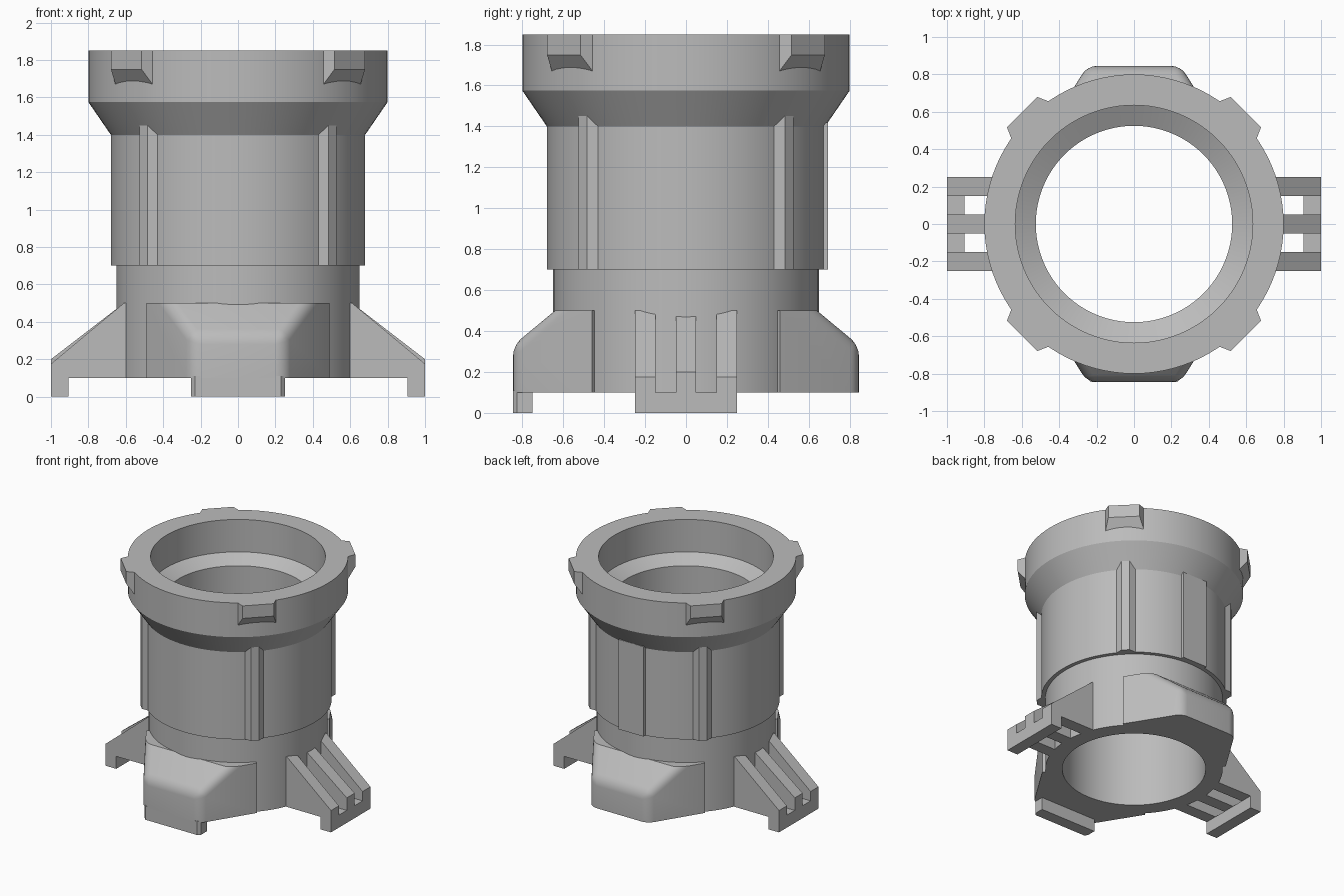
import bpy, bmesh, math
from mathutils import Vector, Matrix

if "Cube" in bpy.data.objects:
    bpy.data.objects.remove(bpy.data.objects["Cube"])

GREY = (0.5, 0.5, 0.5, 1)
mat = bpy.data.materials.new("plain grey")
mat.use_nodes = True
mat.diffuse_color = GREY
mat.node_tree.nodes["Principled BSDF"].inputs["Base Color"].default_value = GREY


def finish(bm, name, smooth=False):
    bmesh.ops.recalc_face_normals(bm, faces=bm.faces)
    mesh = bpy.data.meshes.new(name)
    bm.to_mesh(mesh)
    bm.free()
    mesh.materials.append(mat)
    ob = bpy.data.objects.new(name, mesh)
    bpy.context.collection.objects.link(ob)
    if smooth:
        bpy.ops.object.select_all(action='DESELECT')
        ob.select_set(True)
        bpy.context.view_layer.objects.active = ob
        bpy.ops.object.shade_smooth_by_angle(angle=math.radians(25))
    return ob


def prism(points, offset):
    """Extrude a closed outline of 3D points along an offset."""
    bm = bmesh.new()
    face = bm.faces.new([bm.verts.new(p) for p in points])
    ext = bmesh.ops.extrude_face_region(bm, geom=[face], use_keep_orig=True)
    new = [v for v in ext["geom"] if isinstance(v, bmesh.types.BMVert)]
    bmesh.ops.translate(bm, verts=new, vec=Vector(offset))
    return bm


def box(name, x0, x1, y0, y1, z0, z1):
    bm = prism([(x0, y0, z0), (x1, y0, z0), (x1, y1, z0), (x0, y1, z0)], (0, 0, z1 - z0))
    return finish(bm, name)


# Hollow turned body, closed profile of radius and height
profile = [(0.525, 0.1), (0.65, 0.1), (0.65, 0.7), (0.68, 0.7), (0.68, 1.4), (0.8, 1.575),
           (0.8, 1.85), (0.635, 1.85), (0.635, 1.59), (0.525, 1.53)]
bm = bmesh.new()
ring = [bm.verts.new((r, 0, z)) for r, z in profile]
edges = [bm.edges.new((a, b)) for a, b in zip(ring, ring[1:] + ring[:1])]
bmesh.ops.spin(bm, geom=ring + edges, cent=(0, 0, 0), axis=(0, 0, 1),
               angle=math.tau, steps=96, use_merge=True)
bmesh.ops.remove_doubles(bm, verts=bm.verts, dist=0.0005)
finish(bm, "body", smooth=True)


def flared_block(name, angle, inner, outer, z_top):
    """Block narrowing outwards; inner and outer are (radius, half width, bottom)."""
    bm = bmesh.new()
    loops = []
    for r, w, z in (inner, outer):
        loops.append([bm.verts.new(p) for p in ((r, -w, z), (r, w, z), (r, w, z_top), (r, -w, z_top))])
    a, b = loops
    bm.faces.new(a)
    bm.faces.new(b)
    for i in range(4):
        j = (i + 1) % 4
        bm.faces.new((a[i], a[j], b[j], b[i]))
    bm.transform(Matrix.Rotation(angle, 4, 'Z'))
    finish(bm, name)


# Rim lugs and grip ribs on the four diagonals
for i in range(4):
    angle = math.radians(45 + 90 * i)
    flared_block(f"rim_lug_{i + 1}", angle, (0.75, 0.157, 1.62), (0.845, 0.115, 1.75), 1.85)
    flared_block(f"grip_rib_{i + 1}", angle, (0.65, 0.095, 0.7), (0.714, 0.03, 0.7), 1.5)

# Flat pad on the back of the barrel
box("back_pad", -0.11, 0.11, 0.6, 0.695, 0.7, 1.42)


def foot(name, side):
    """Rounded, sloping foot that wraps the lower barrel."""
    outline = [(0.49, 0.46), (0.25, 0.845), (-0.25, 0.845), (-0.49, 0.46)]
    for k in range(-10, 11):
        t = math.radians(4.6 * k)
        outline.append((0.6 * math.sin(t), 0.6 * math.cos(t)))
    bm = prism([(x, y, 0.1) for x, y in outline], (0, 0, 0.4))
    cut = bmesh.ops.bisect_plane(bm, geom=bm.verts[:] + bm.edges[:] + bm.faces[:],
                                 plane_co=(0, 0.64, 0.5), plane_no=(0, 0.64, 0.77), clear_outer=True)
    rim = [e for e in cut["geom_cut"] if isinstance(e, bmesh.types.BMEdge)]
    rim += [e for e in bm.edges if e.is_boundary and e not in rim]
    bmesh.ops.holes_fill(bm, edges=rim)
    soft = [e for e in bm.edges
            if min(v.co.y for v in e.verts) > 0.62
            and not all(v.co.z < 0.11 for v in e.verts)
            and not all(v.co.z > 0.49 for v in e.verts)]
    bmesh.ops.bevel(bm, geom=soft, offset=0.05, segments=4, profile=0.5, affect='EDGES')
    if side < 0:
        bm.transform(Matrix.Rotation(math.pi, 4, 'Z'))
    finish(bm, name, smooth=True)


foot("front_foot", -1)
foot("back_foot", 1)

# Locating toe under the front foot
toe = [(-0.25, -0.75), (0.25, -0.75), (0.25, -0.825), (0.23, -0.845), (-0.23, -0.845), (-0.25, -0.825)]
finish(prism([(x, y, 0) for x, y in toe], (0, 0, 0.11)), "front_toe")

# Three bracing fins and a cross bar on each side
for side, label in ((1, "left"), (-1, "right")):
    for i, (y, tip) in enumerate(((-0.25, 0.175), (-0.05, 0.2), (0.15, 0.175))):
        fin = [(0.56, 0.1), (1, 0.1), (1, tip), (0.61, 0.5), (0.56, 0.5)]
        finish(prism([(side * x, y, z) for x, z in fin], (0, 0.1, 0)), f"{label}_fin_{i + 1}")
    x0, x1 = sorted((side * 0.905, side))
    box(f"{label}_cross_bar", x0, x1, -0.25, 0.25, 0, 0.1)
